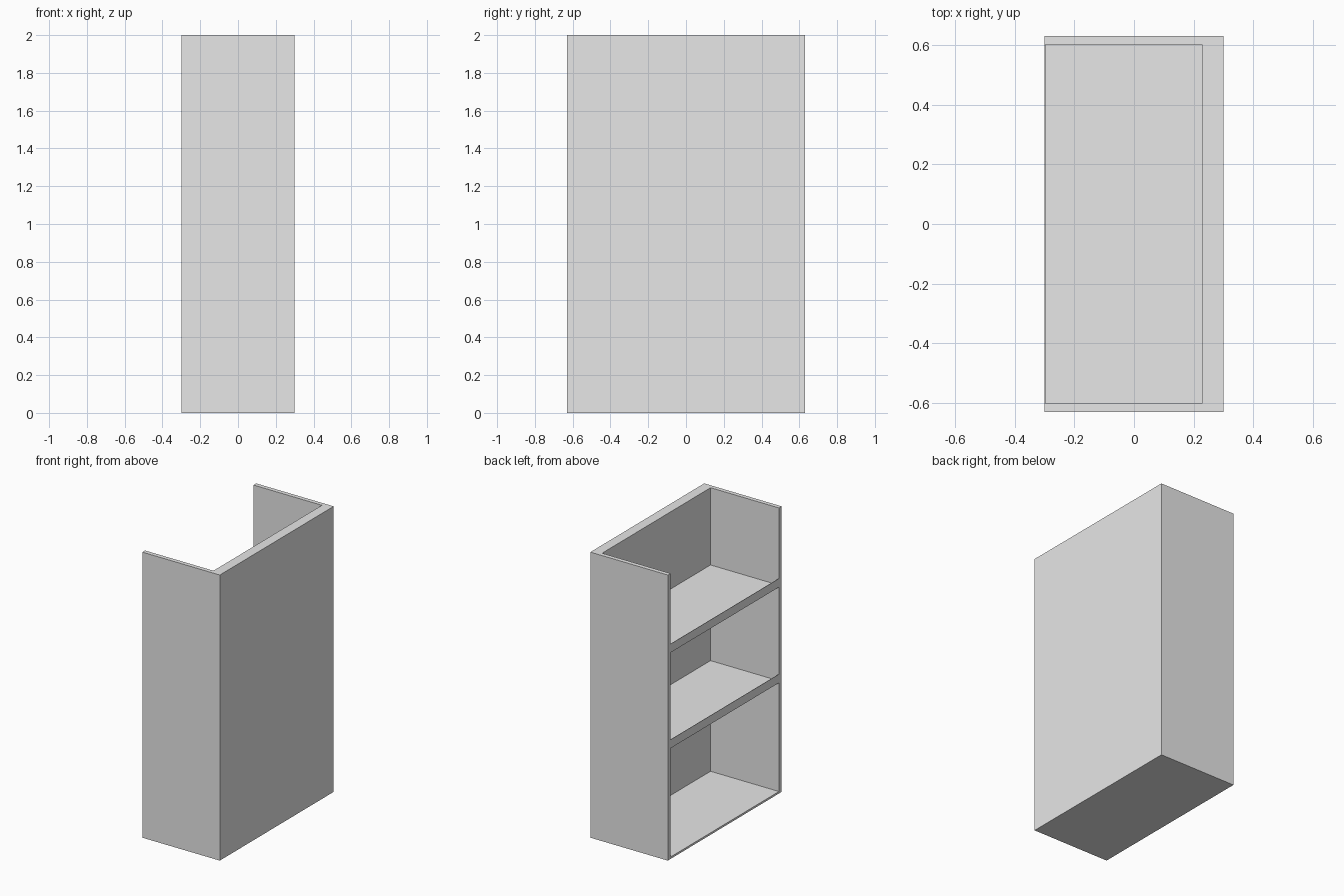
import bpy

cube = bpy.data.objects.get("Cube")
if cube:
    bpy.data.objects.remove(cube, do_unlink=True)

# Single light grey finish
GREY = (0.8, 0.8, 0.8, 1.0)
grey = bpy.data.materials.new("light_grey")
grey.use_nodes = True
grey.diffuse_color = GREY
grey.node_tree.nodes["Principled BSDF"].inputs["Base Color"].default_value = GREY

# Overall dimensions
DEPTH, WIDTH, HEIGHT = 0.30, 0.63, 2.0   # half depth, half width, full height
INNER = 0.60                             # inner face of the side walls
BACK = 0.23                              # inner face of the back panel
BOARD = 0.014                            # floor and shelf thickness
LIP_HEIGHT, LIP = 0.06, 0.003


def box(name, low, high):
    """Axis-aligned box between two corners."""
    bpy.ops.mesh.primitive_cube_add(
        size=1, location=[(a + b) / 2 for a, b in zip(low, high)])
    obj = bpy.context.object
    obj.name = obj.data.name = name
    obj.scale = [b - a for a, b in zip(low, high)]
    bpy.ops.object.transform_apply(location=False, rotation=False, scale=True)
    obj.data.materials.append(grey)
    return obj


# Carcass: back panel, two sides and floor, open at the top
box("back_panel", (BACK, -WIDTH, 0), (DEPTH, WIDTH, HEIGHT))
box("left_side_panel", (-DEPTH, INNER, 0), (BACK, WIDTH, HEIGHT))
box("right_side_panel", (-DEPTH, -WIDTH, 0), (BACK, -INNER, HEIGHT))
box("floor_board", (-DEPTH, -INNER, 0), (BACK, INNER, BOARD))

# Shelves, each with a thin raised lip along the open edge
for label, z in (("lower", 0.775), ("upper", 1.445)):
    box(label + "_shelf", (-DEPTH + LIP, -INNER, z), (BACK, INNER, z + BOARD))
    box(label + "_shelf_lip", (-DEPTH, -INNER, z),
        (-DEPTH + LIP, INNER, z + LIP_HEIGHT))
